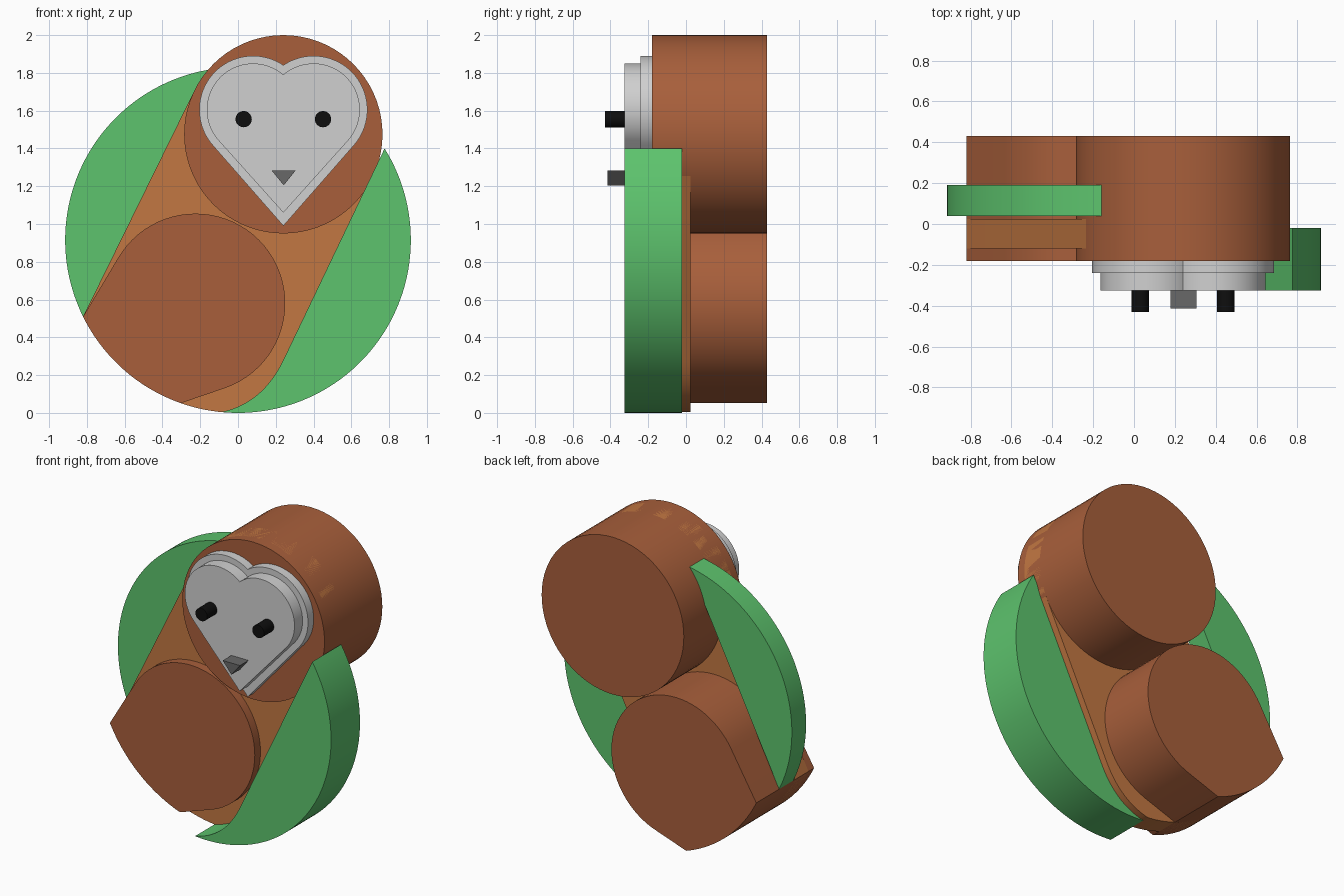
import bpy
import bmesh
from math import cos, sin, radians, degrees, acos, atan2, hypot
from mathutils import Vector
from mathutils.geometry import convex_hull_2d

if "Cube" in bpy.data.objects:
    bpy.data.objects.remove(bpy.data.objects["Cube"], do_unlink=True)


def material(name, rgb):
    """Flat material from display-space 0-255 values."""
    linear = [((c / 255 + 0.055) / 1.055) ** 2.4 for c in rgb]
    mat = bpy.data.materials.new(name)
    mat.use_nodes = True
    mat.diffuse_color = (*linear, 1)
    mat.node_tree.nodes["Principled BSDF"].inputs["Base Color"].default_value = (*linear, 1)
    return mat


def arc(x, z, r, start, end, steps=64):
    """Points on a circular arc in the front plane, angles in degrees."""
    angles = [radians(start + (end - start) * i / steps) for i in range(steps + 1)]
    return [Vector((x + r * cos(a), z + r * sin(a))) for a in angles]


def circle(x, z, r, steps=72):
    return arc(x, z, r, 0, 360, steps)[:-1]


def hull(points):
    return [points[i] for i in convex_hull_2d(points)]


def prism(name, outline, front, back, mat):
    """Extrude a front-plane outline between two depths."""
    bm = bmesh.new()
    face = bm.faces.new([bm.verts.new((p[0], front, p[1])) for p in outline])
    extruded = bmesh.ops.extrude_face_region(bm, geom=[face])["geom"]
    moved = [v for v in extruded if isinstance(v, bmesh.types.BMVert)]
    bmesh.ops.translate(bm, verts=moved, vec=(0, back - front, 0))
    # The extrusion keeps the source cap, so both ends are closed
    if not face.is_valid or len(bm.faces) < len(outline) + 2:
        bm.faces.new([v for v in bm.verts if v not in moved])
    bmesh.ops.recalc_face_normals(bm, faces=bm.faces)
    mesh = bpy.data.meshes.new(name)
    bm.to_mesh(mesh)
    bm.free()
    mesh.materials.append(mat)
    obj = bpy.data.objects.new(name, mesh)
    bpy.context.collection.objects.link(obj)
    bpy.ops.object.select_all(action="DESELECT")
    obj.select_set(True)
    bpy.context.view_layer.objects.active = obj
    bpy.ops.object.shade_smooth_by_angle(angle=radians(30))
    return obj


def heart(x, z, spread, r, tip_z):
    """Two round lobes running along tangents to a point below."""
    cx = x - spread
    notch = degrees(acos(spread / r))
    dx, dz = x - cx, tip_z - z
    tangent = degrees(atan2(dz, dx)) + 360 - degrees(acos(r / hypot(dx, dz)))
    left = arc(cx, z, r, notch, tangent, 48)
    right = [Vector((2 * x - p.x, p.y)) for p in reversed(left[1:])]
    return left + [Vector((x, tip_z))] + right


brown = material("brown", (168, 95, 59))
orange = material("orange_brown", (194, 119, 66))
green = material("green", (93, 195, 109))
pale = material("pale_grey", (208, 208, 208))
grey = material("dark_grey", (104, 104, 104))
black = material("black", (14, 14, 14))

# Shared layout: a large ring outline, the head circle and the body's lower curve
RING = (0, 0.915, 0.915)
HEAD = (0.24, 1.475, 0.525)
LEFT_CORNER, HIP_CORNER, FOOT_CORNER = 206.3, 250.7, 264.4
a, b, c = Vector((0.24, 0.28)), Vector((0.13, 0.05)), arc(*RING, FOOT_CORNER, FOOT_CORNER, 1)[0]
lower_curve = [a * (1 - t) ** 2 + b * 2 * t * (1 - t) + c * t * t
               for t in [i / 16 for i in range(16)]]

# Head and rounded lower body
prism("head", circle(*HEAD), -0.18, 0.43, brown)
belly = circle(-0.225, 0.58, 0.475) + arc(*RING, LEFT_CORNER, HIP_CORNER)
prism("lower_body", hull(belly), -0.18, 0.43, brown)

# Slanted torso slab joining the two
torso = circle(*HEAD) + lower_curve + arc(*RING, LEFT_CORNER, FOOT_CORNER)
prism("torso", hull(torso), -0.12, 0.025, orange)

# Wings cut from the ring outline
prism("right_wing", arc(*RING, 100, LEFT_CORNER), 0.04, 0.19, green)
prism("left_wing", arc(*RING, FOOT_CORNER, 392) + lower_curve, -0.325, -0.02, green)

# Stepped heart-shaped face
prism("face_rim", heart(0.24, 1.605, 0.16, 0.285, 0.99), -0.24, -0.17, pale)
prism("face_plate", heart(0.24, 1.605, 0.16, 0.245, 1.06), -0.325, -0.23, pale)

# Eyes and beak
for side, x in (("right", 0.03), ("left", 0.45)):
    prism(side + "_eye", circle(x, 1.555, 0.043, 32), -0.43, -0.32, black)
prism("beak", [(0.178, 1.283), (0.305, 1.283), (0.242, 1.205)], -0.415, -0.32, grey)
